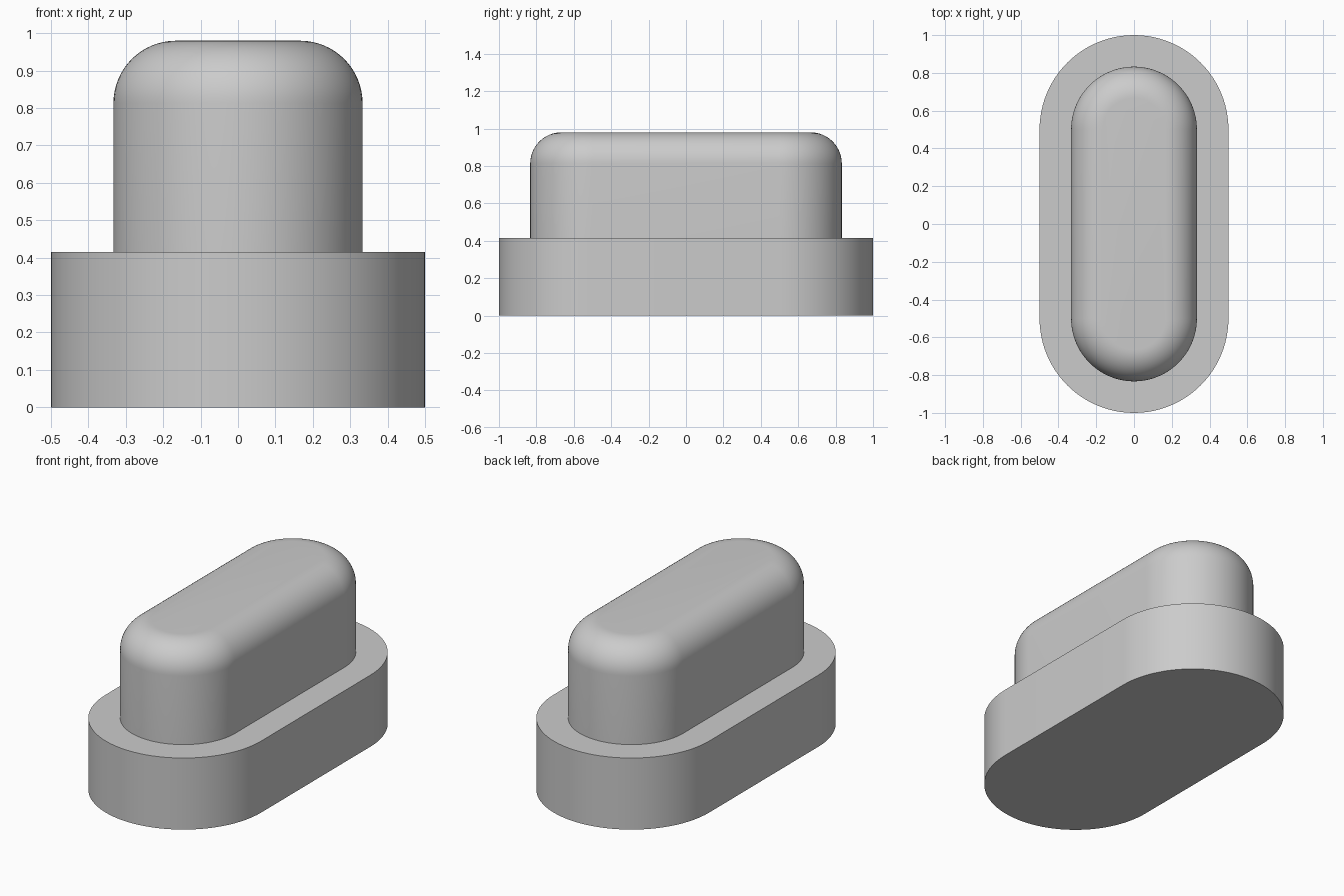
import bpy, bmesh, math

cube = bpy.data.objects.get("Cube")
if cube:
    bpy.data.objects.remove(cube, do_unlink=True)

SEGMENTS = 48       # per half-round end
END_OFFSET = 0.5    # distance of each end's centre from the middle

grey = bpy.data.materials.new("plain grey")
grey.use_nodes = True
colour = (0.6, 0.6, 0.6, 1)
grey.diffuse_color = colour
grey.node_tree.nodes["Principled BSDF"].inputs["Base Color"].default_value = colour


def slot_ring(bm, radius, z):
    """Ring of vertices round a slot: two half circles joined by straight sides."""
    ring = []
    for start, centre in ((0, END_OFFSET), (math.pi, -END_OFFSET)):
        for i in range(SEGMENTS + 1):
            a = start + math.pi * i / SEGMENTS
            ring.append(bm.verts.new((radius * math.cos(a), centre + radius * math.sin(a), z)))
    return ring


def slot_solid(name, profile):
    """Closed solid lofted through (radius, height) pairs from bottom to top."""
    bm = bmesh.new()
    rings = [slot_ring(bm, r, z) for r, z in profile]
    for low, high in zip(rings, rings[1:]):
        for i in range(len(low)):
            j = (i + 1) % len(low)
            bm.faces.new((low[i], low[j], high[j], high[i]))
    bm.faces.new(reversed(rings[0]))
    bm.faces.new(rings[-1])
    mesh = bpy.data.meshes.new(name)
    bm.to_mesh(mesh)
    bm.free()
    mesh.materials.append(grey)
    obj = bpy.data.objects.new(name, mesh)
    bpy.context.collection.objects.link(obj)
    bpy.ops.object.select_all(action="DESELECT")
    obj.select_set(True)
    bpy.context.view_layer.objects.active = obj
    bpy.ops.object.shade_smooth_by_angle(angle=math.radians(30))
    return obj


# Wide base plate
BASE_TOP = 0.415
slot_solid("base", [(0.5, 0), (0.5, BASE_TOP)])

# Narrower upper body, seated in the base, with a rounded top edge
RADIUS, TOP, FILLET = 0.333, 0.98, 0.167
profile = [(RADIUS, BASE_TOP - 0.02)]
for step in range(17):
    a = math.pi / 2 * step / 16
    profile.append((RADIUS - FILLET + FILLET * math.cos(a), TOP - FILLET + FILLET * math.sin(a)))
slot_solid("upper_body", profile)
